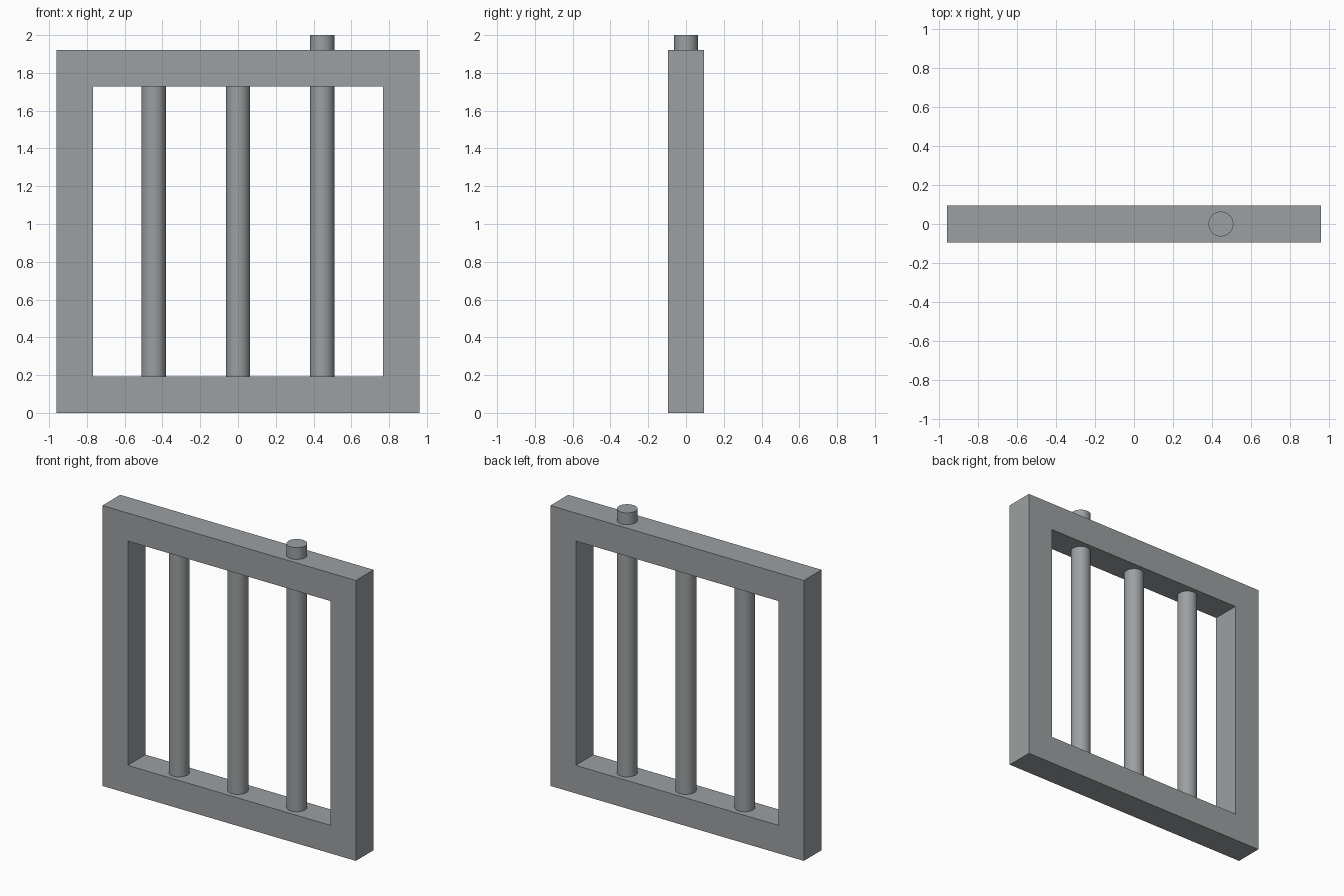
import bpy, bmesh

if "Cube" in bpy.data.objects:
    bpy.data.objects.remove(bpy.data.objects["Cube"])

steel = bpy.data.materials.new("grey steel")
steel.diffuse_color = (0.33, 0.35, 0.36, 1)
steel.use_nodes = True
steel.node_tree.nodes["Principled BSDF"].inputs["Base Color"].default_value = steel.diffuse_color

HALF, INNER, DEPTH, HEIGHT = 0.96, 0.768, 0.096, 1.92
RADIUS, SPACING = 0.064, 0.446


def rectangle(bm, half, y):
    """Square loop of vertices centred on the frame."""
    mid = HEIGHT / 2
    return [bm.verts.new((sx * half, y, mid + sz * half))
            for sx, sz in ((-1, -1), (1, -1), (1, 1), (-1, 1))]


# Square window frame: a ring made of four bridged square loops
bm = bmesh.new()
loops = [rectangle(bm, h, y) for h, y in
         ((HALF, -DEPTH), (HALF, DEPTH), (INNER, DEPTH), (INNER, -DEPTH))]
for a, b in zip(loops, loops[1:] + loops[:1]):
    for i in range(4):
        j = (i + 1) % 4
        bm.faces.new((a[i], a[j], b[j], b[i]))
bmesh.ops.recalc_face_normals(bm, faces=bm.faces)
mesh = bpy.data.meshes.new("frame")
bm.to_mesh(mesh)
bm.free()
frame = bpy.data.objects.new("frame", mesh)
bpy.context.collection.objects.link(frame)
mesh.materials.append(steel)


# Round bars set into the frame; the right one pokes out of the top
def bar(name, x, bottom, top):
    bpy.ops.mesh.primitive_cylinder_add(
        vertices=48, radius=RADIUS, depth=top - bottom,
        location=(x, 0, (top + bottom) / 2))
    ob = bpy.context.object
    ob.name = name
    ob.data.materials.append(steel)
    bpy.ops.object.shade_smooth_by_angle()


bar("left_bar", -SPACING, 0.1, 1.82)
bar("middle_bar", 0, 0.1, 1.82)
bar("right_bar", SPACING, 0.1, 2.0)
